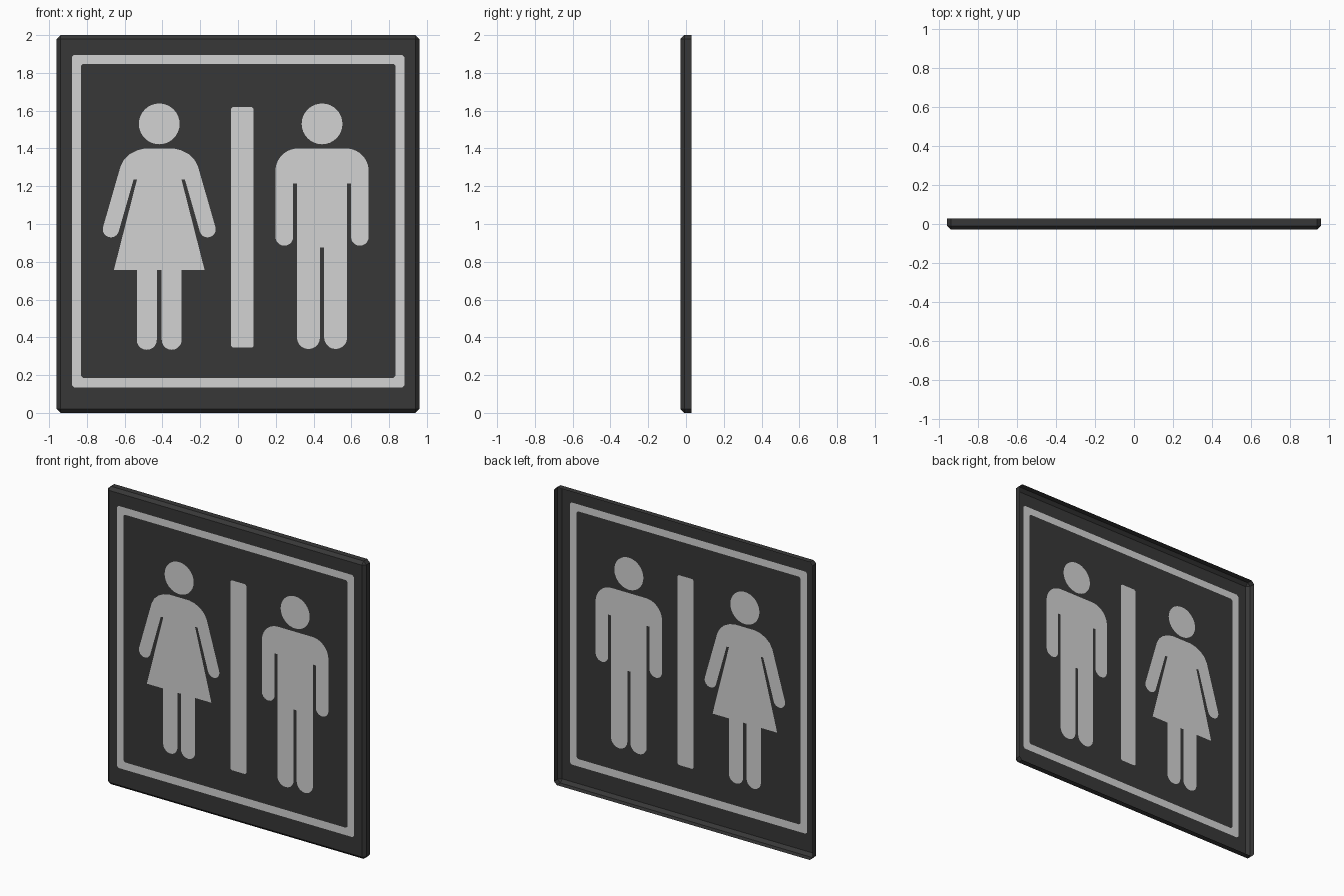
import bpy, bmesh, math
from mathutils import Vector, Matrix
from mathutils.geometry import delaunay_2d_cdt

if "Cube" in bpy.data.objects:
    bpy.data.objects.remove(bpy.data.objects["Cube"])

HX, HY, H, CH = 0.96, 0.029, 2.0, 0.02   # half width, half depth, height, chamfer


def material(name, v):
    m = bpy.data.materials.new(name)
    m.diffuse_color = (v, v, v, 1)
    m.use_nodes = True
    m.node_tree.nodes["Principled BSDF"].inputs["Base Color"].default_value = m.diffuse_color
    return m


charcoal = material("charcoal", 0.039)
light_grey = material("light_grey", 0.65)


def arc(cx, cz, r, a0, a1, n=10):
    return [(cx + r * math.cos(math.radians(a0 + (a1 - a0) * i / n)),
             cz + r * math.sin(math.radians(a0 + (a1 - a0) * i / n))) for i in range(n + 1)]


def rect(x0, x1, z0, z1, c=0.0):
    if not c:
        return [(x0, z0), (x1, z0), (x1, z1), (x0, z1)]
    return [(x0 + c, z0), (x1 - c, z0), (x1, z0 + c), (x1, z1 - c),
            (x1 - c, z1), (x0 + c, z1), (x0, z1 - c), (x0, z0 + c)]


def mirrored(cx, half):
    """Closed outline from its right half, listed from top to bottom."""
    return [(cx + x, z) for x, z in half] + [(cx - x, z) for x, z in reversed(half)]


def ccw(pts):
    area = sum(a[0] * b[1] - b[0] * a[1] for a, b in zip(pts, pts[1:] + pts[:1]))
    return pts if area > 0 else pts[::-1]


# Right halves of the two figures
woman_half = ([(0.075, 1.40), (0.115, 1.391), (0.155, 1.371), (0.185, 1.343), (0.205, 1.305)]
              + arc(0.256, 0.972, 0.043, 15, -165)
              + [(0.136, 1.235), (0.118, 1.235), (0.24, 0.757), (0.119, 0.757)]
              + arc(0.066, 0.387, 0.053, 0, -180) + [(0.013, 0.757)])
man_half = (arc(0.127, 1.28, 0.12, 90, 0)
            + arc(0.2, 0.932, 0.047, 0, -180)
            + [(0.153, 1.215), (0.133, 1.215)]
            + arc(0.072, 0.399, 0.061, 0, -180) + [(0.011, 0.875)])
WX, MX = -0.417, 0.445

# Outlines on the front plane, each with the part it belongs to
regions = [
    ("sign_panel", rect(-HX + CH, HX - CH, CH, H - CH)),
    ("border", rect(-0.88, 0.882, 0.135, 1.895, 0.012)),
    ("sign_panel", rect(-0.83, 0.833, 0.185, 1.848, 0.01)),
    ("divider", rect(-0.037, 0.083, 0.345, 1.62, 0.01)),
    ("woman_figure", arc(WX, 1.53, 0.108, 0, 348.75, 31)),
    ("woman_figure", mirrored(WX, woman_half)),
    ("man_figure", arc(MX, 1.53, 0.108, 0, 348.75, 31)),
    ("man_figure", mirrored(MX, man_half)),
]

# Cut the front plane along all outlines
verts, faces = [], []
for _, pts in regions:
    faces.append(list(range(len(verts), len(verts) + len(pts))))
    verts += [Vector(p) for p in ccw(pts)]
co, _, tris, _, _, origin = delaunay_2d_cdt(verts, [], faces, 1, 1e-5)

meshes = {name: bmesh.new() for name, _ in regions}

# Panel shell: chamfered box, open at the back
shell = meshes["sign_panel"]
bmesh.ops.create_cube(shell, size=1, matrix=Matrix.Translation((0, 0, H / 2))
                      @ Matrix.Diagonal((2 * HX, 2 * HY, H, 1)))
bmesh.ops.delete(shell, geom=[f for f in shell.faces if f.normal.y > 0.9], context='FACES')
bmesh.ops.bevel(shell, geom=[e for e in shell.edges if not e.is_boundary],
                offset=CH, segments=1, affect='EDGES', profile=0.5)
shell.normal_update()
bmesh.ops.delete(shell, geom=[f for f in shell.faces if f.normal.y < -0.99],
                 context='FACES_ONLY')

# Hand each cut face to its part
for tri, ids in zip(tris, origin):
    if ids:
        bm = meshes[regions[max(ids)][0]]
        bm.faces.new([bm.verts.new((co[i].x, -HY, co[i].y)) for i in tri])

for name, bm in meshes.items():
    bmesh.ops.remove_doubles(bm, verts=bm.verts[:], dist=1e-4)
    me = bpy.data.meshes.new(name)
    bm.to_mesh(me)
    bm.free()
    me.materials.append(charcoal if name == "sign_panel" else light_grey)
    bpy.context.collection.objects.link(bpy.data.objects.new(name, me))
